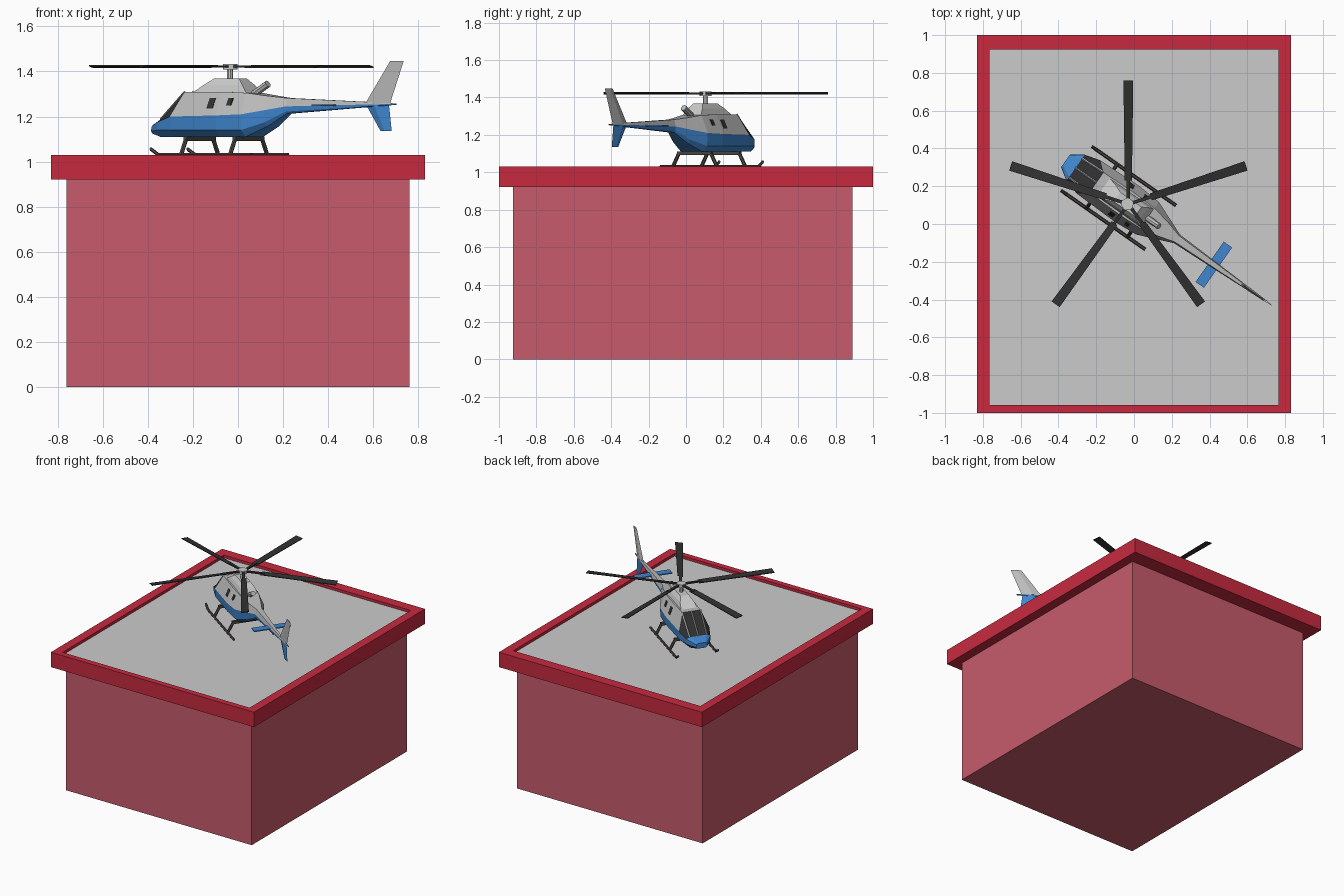
import bpy, bmesh
from math import cos, sin, pi, radians
from mathutils import Matrix, Vector

if "Cube" in bpy.data.objects:
    bpy.data.objects.remove(bpy.data.objects["Cube"])


def material(name, r, g, b):
    m = bpy.data.materials.new(name)
    m.diffuse_color = (r, g, b, 1)
    m.use_nodes = True
    m.node_tree.nodes["Principled BSDF"].inputs["Base Color"].default_value = m.diffuse_color
    return m


WALL = material("wall_red", 0.57, 0.105, 0.15)
RED = material("rim_red", 0.57, 0.023, 0.05)
BLUE = material("blue", 0.05, 0.24, 0.62)
DARK = material("dark", 0.03, 0.03, 0.03)
TUBE = material("skid_dark", 0.07, 0.065, 0.055)
GREY = material("grey", 0.5, 0.5, 0.5)

WORLD = Matrix.Identity(4)
HELI = Matrix.Translation((-0.035, 0.105, 0)) @ Matrix.Rotation(radians(-35), 4, 'Z')


def loft(name, rings, mats=None, frame=HELI, caps=(True, True), pick=None):
    """Skin a list of closed rings; pick(i, j) gives a material slot per face."""
    bm = bmesh.new()
    vs = [[bm.verts.new(p) for p in ring] for ring in rings]
    n = len(vs[0])
    for i in range(len(vs) - 1):
        for j in range(n):
            k = (j + 1) % n
            f = bm.faces.new((vs[i][j], vs[i][k], vs[i + 1][k], vs[i + 1][j]))
            f.material_index = pick(i, j) if pick else 0
    for on, ring in zip(caps, (vs[0], vs[-1])):
        if on:
            bm.faces.new(ring)
    bmesh.ops.recalc_face_normals(bm, faces=bm.faces)
    me = bpy.data.meshes.new(name)
    bm.to_mesh(me)
    bm.free()
    for m in mats or []:
        me.materials.append(m)
    ob = bpy.data.objects.new(name, me)
    ob.matrix_world = frame
    bpy.context.collection.objects.link(ob)
    return ob


def rect(x0, x1, y0, y1, z):
    return [(x0, y0, z), (x1, y0, z), (x1, y1, z), (x0, y1, z)]


def box(name, x0, x1, y0, y1, z0, z1, mats=None, frame=HELI):
    return loft(name, [rect(x0, x1, y0, y1, z0), rect(x0, x1, y0, y1, z1)], mats, frame)


def rod(name, p, q, r, mats=None, sides=8):
    p, q = Vector(p), Vector(q)
    rot = (q - p).to_track_quat('Z', 'Y')
    ring = [rot @ Vector((r * cos(2 * pi * k / sides), r * sin(2 * pi * k / sides), 0))
            for k in range(sides)]
    return loft(name, [[p + v for v in ring], [q + v for v in ring]], mats)


# Building, parapet and roof deck
box("building", -0.76, 0.76, -0.925, 0.89, 0, 0.92, [WALL], WORLD)
inner = (-0.765, 0.765, -0.957, 0.925)
loft("roof_parapet", [rect(-0.83, 0.83, -1, 1, 0.92), rect(-0.83, 0.83, -1, 1, 1.03),
                      rect(*inner, 1.03), rect(*inner, 1.0)], [RED], WORLD, (True, False))
box("roof_deck", *inner, 0.99, 1.01, None, WORLD)

# Fuselage: u, slant, then half-width and height of belly, chine, belt and roof
sections = [
    (-0.40, 0, .03, 1.125, .04, 1.135, .037, 1.155, .025, 1.163),
    (-0.335, 0, .06, 1.11, .085, 1.14, .085, 1.175, .06, 1.187),
    (-0.20, -.05, .07, 1.11, .105, 1.14, .108, 1.20, .065, 1.31),
    (0.0, 0, .075, 1.11, .11, 1.14, .115, 1.205, .07, 1.31),
    (0.13, 0, .07, 1.11, .10, 1.14, .105, 1.21, .065, 1.305),
    (0.23, 0, .045, 1.155, .06, 1.175, .065, 1.228, .045, 1.292),
    (0.32, 0, .018, 1.213, .025, 1.222, .028, 1.245, .02, 1.282),
    (0.72, 0, .008, 1.24, .012, 1.244, .012, 1.253, .008, 1.266),
    (0.90, 0, .002, 1.252, .003, 1.253, .003, 1.256, .002, 1.258),
]
rings = []
for u, slant, *d in sections:
    half = [(u + (slant if k < 3 else 0), d[2 * k], d[2 * k + 1]) for k in range(4)]
    rings.append(half + [(x, -y, z) for x, y, z in reversed(half)])


def paint(i, j):
    if j not in (2, 3, 4) or i == 0:
        return 0
    return 2 if i == 1 else 1


loft("fuselage", rings, [BLUE, GREY, DARK], pick=paint)

# Windshield frame bars
for v0, v1 in ((0, 0), (.06, .065), (-.06, -.065)):
    rod("windshield_bar", (-.335, v0, 1.187), (-.20, v1, 1.31), .005, [GREY], 4)

# Side windows
for s in (1, -1):
    for u, w, z0, z1 in ((-.038, .018, 1.235, 1.282), (.06, .014, 1.25, 1.282)):
        def pane(off):
            return [(x, s * (.115 - .045 * (z - 1.205) / .105 + off), z)
                    for x, z in ((u - w, z0), (u + w - .004, z0), (u + w, z1), (u - w + .004, z1))]
        loft("side_window", [pane(-.012), pane(.002)], [DARK])

# Engine cowl and exhaust
loft("engine_cowl", [rect(-.165, .13, -.06, .06, 1.303),
                     rect(-.11, .10, -.048, .048, 1.34),
                     rect(-.067, .07, -.03, .03, 1.368)])
rod("exhaust", (.13, 0, 1.30), (.205, 0, 1.345), .017, [GREY])

# Mast and rotor hub
rod("rotor_mast", (0, 0, 1.36), (0, 0, 1.412), .014)
rod("rotor_hub", (0, 0, 1.408), (0, 0, 1.432), .032, None, 12)

# Five pitched blades with hub arms
for k in range(5):
    turn = Matrix.Translation((-0.03, 0.105, 1.422)) @ Matrix.Rotation(radians(90 + 72 * k), 4, 'Z')
    box("hub_arm", .02, .15, -.009, .009, -.005, .005, [DARK], turn)
    loft("rotor_blade", [[(r, -w, -.006), (r, w, .001), (r, w, .006), (r, -w, -.001)]
                         for r, w in ((.125, .019), (.655, .026))], [DARK], turn)


# Tail fins and stabilizer
def blade(u0, u1, t, z):
    m = u0 + .4 * (u1 - u0)
    return [(u0, 0, z), (m, t, z), (u1, 0, z), (m, -t, z)]


loft("upper_fin", [blade(.73, .865, .010, 1.255), blade(.867, .94, .005, 1.447)], [GREY])
loft("lower_fin", [blade(.735, .86, .010, 1.254), blade(.815, .875, .005, 1.135)], [BLUE])
box("stabilizer", .532, .586, -.13, .13, 1.246, 1.254, [BLUE])

# Landing skids, splayed legs and cross beams
for s in (1, -1):
    path = ((-.33, 1.056), (-.29, 1.031), (.215, 1.031))
    loft("skid", [[(u, s * .142 + .009 * cos(a * pi / 3), z + .009 * sin(a * pi / 3))
                   for a in range(6)] for u, z in path], [TUBE])
    for u in (-.165, .10):
        rod("skid_leg", (u, s * .142, 1.033), (u, s * .105, 1.10), .010, [TUBE], 6)
for u in (-.165, .10):
    box("cross_beam", u - .009, u + .009, -.112, .112, 1.092, 1.112, [TUBE])
